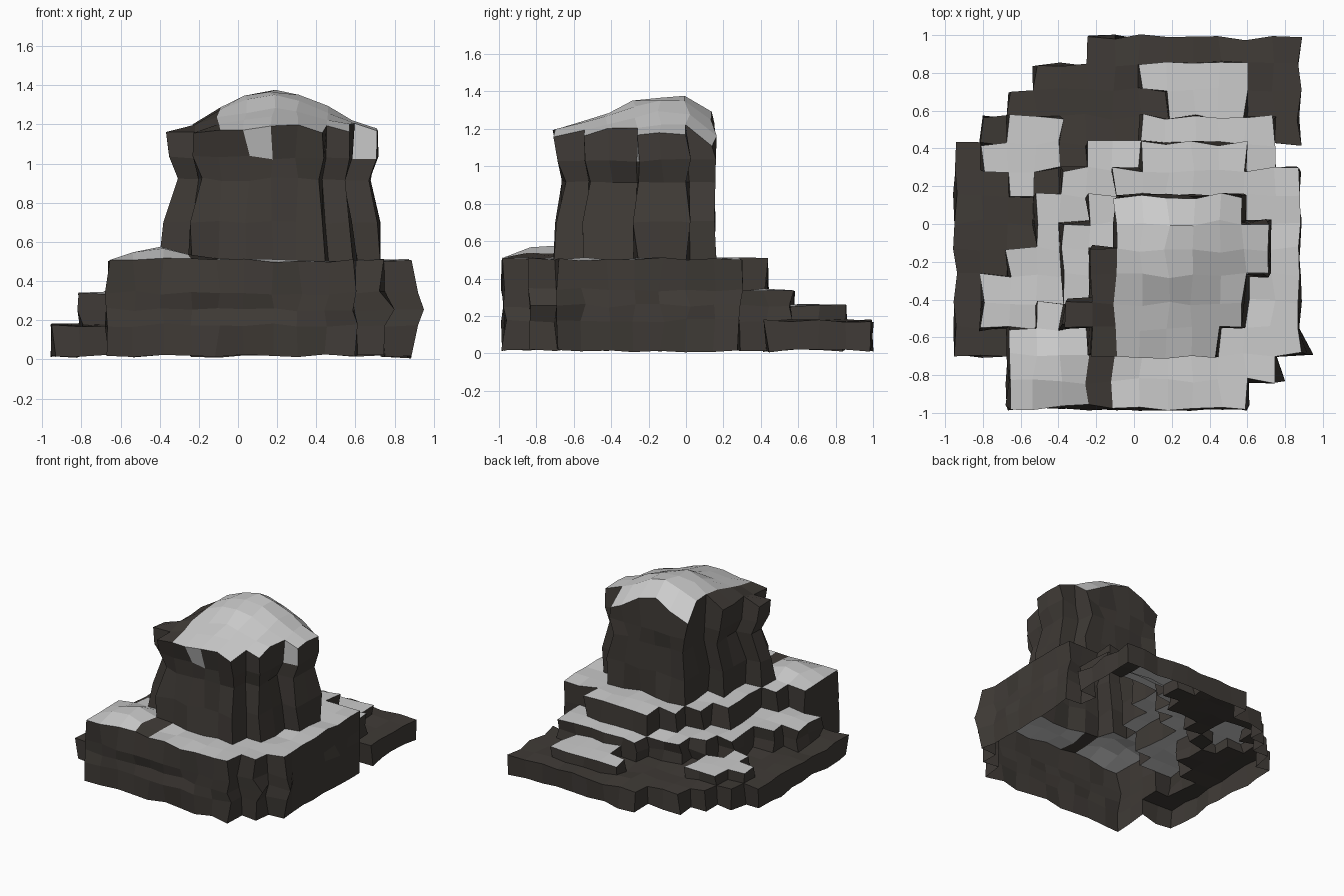
import bpy, bmesh, math, random

if "Cube" in bpy.data.objects:
    bpy.data.objects.remove(bpy.data.objects["Cube"])

random.seed(7)

# Terrace plan, back row first: letter gives the level, capitals carry snow
PLAN = [
    ".....aaaaaaaa",
    "...aaaaBBBBaa",
    "..aaaaaaBBBaa",
    ".aBBaaaCCCCCa",
    "aBBBaCCDDDDC.",
    "aaBaCCDDDDDDD",
    "aaaCCDTTTTTDD",
    "aaaCDDTTTTTTD",
    "aaCCDtTTTTTTD",
    "aCCCDtTTTTTDD",
    "aCCDttTTTTTDD",
    "aaDDDtTTTTDDD",
    "..DDDdDDDDDD.",
    "..DDDdDDDDD..",
][::-1]
LEVEL = {'.': 0, 'a': 1, 'b': 2, 'c': 3, 'd': 4, 't': 8}
Z = [0.015, 0.175, 0.255, 0.34, 0.505, 0.70, 0.92, 1.03, 1.14]
# Tower silhouette per layer: scale in x and y
FLARE = {5: (0.97, 0.99), 6: (0.87, 0.95), 7: (0.94, 0.98), 8: (0.97, 1.01)}
# Sagging front right corner
BULGE = {(13, 2, 1): 0.92, (13, 2, 2): 0.95, (13, 2, 3): 0.92, (12, 1, 2): 0.80}
# Snow hanging over the tower rim: column, row, side
DRIPS = [(11, 5, 0), (7, 2, 0)]
STEP = 0.14
JITTER = {}     # one random offset per grid corner, shared by rock and snow


def cell(i, j):
    if 0 <= j < len(PLAN) and 0 <= i < len(PLAN[0]):
        return PLAN[j][i]
    return '.'


def point(i, j, k):
    """Weathered position of a grid corner on layer k."""
    if (i, j, k) not in JITTER:
        JITTER[i, j, k] = [random.uniform(-1, 1) for _ in range(3)]
    dx, dy, dz = JITTER[i, j, k]
    x, y, z = -0.945 + STEP * i, -0.972 + STEP * j, Z[k]
    if k in FLARE:
        sx, sy = FLARE[k]
        x = 0.18 + (x - 0.18) * sx
        y = 0.14 + (y - 0.14) * sy
    if k == 4:      # mound on the front left ledge
        z += 0.085 * math.exp(-((x + 0.4) / 0.17) ** 2 - ((y + 0.74) / 0.16) ** 2)
    if k == 8:      # rounded summit, drooping along the back rim
        width = 0.27 if j >= 8 else 0.38
        z += 0.24 * math.exp(-((x - 0.18) / width) ** 2 - ((y + 0.08) / 0.5) ** 2)
        if j >= 8:
            z -= 0.05
    if (i, j, k) in BULGE:
        return (BULGE[i, j, k], y, z)
    a = 0.017
    return (x + a * dx, y + a * dy, z + dz * (0.015 if k == 8 else 0.01))


def build(name, quads, color=None):
    bm = bmesh.new()
    cache = {}
    for quad in quads:
        for key in quad:
            if key not in cache:
                cache[key] = bm.verts.new(point(*key))
        bm.faces.new([cache[key] for key in quad])
    mesh = bpy.data.meshes.new(name)
    bm.to_mesh(mesh)
    bm.free()
    ob = bpy.data.objects.new(name, mesh)
    bpy.context.collection.objects.link(ob)
    if color:
        mat = bpy.data.materials.new(name)
        mat.diffuse_color = color
        mat.use_nodes = True
        mat.node_tree.nodes["Principled BSDF"].inputs["Base Color"].default_value = mat.diffuse_color
        mesh.materials.append(mat)


rock, snow = [], []
for j in range(len(PLAN)):
    for i in range(len(PLAN[0])):
        c = cell(i, j)
        if c == '.':
            continue
        top = LEVEL[c.lower()]
        # Flat top of the column
        ring = [(i, j), (i + 1, j), (i + 1, j + 1), (i, j + 1)]
        (snow if c.isupper() else rock).append([p + (top,) for p in ring])
        # Cliff walls down to each lower neighbour
        for n, (di, dj) in enumerate([(0, -1), (1, 0), (0, 1), (-1, 0)]):
            low = LEVEL[cell(i + di, j + dj).lower()]
            p, q = ring[n], ring[(n + 1) % 4]
            for k in range(low, top):
                icy = k == 7 and (i, j, n) in DRIPS
                (snow if icy else rock).append(
                    [p + (k,), q + (k,), q + (k + 1,), p + (k + 1,)])

build("rock_cliffs", rock, (0.05, 0.043, 0.037, 1))
build("snow_cover", snow)
